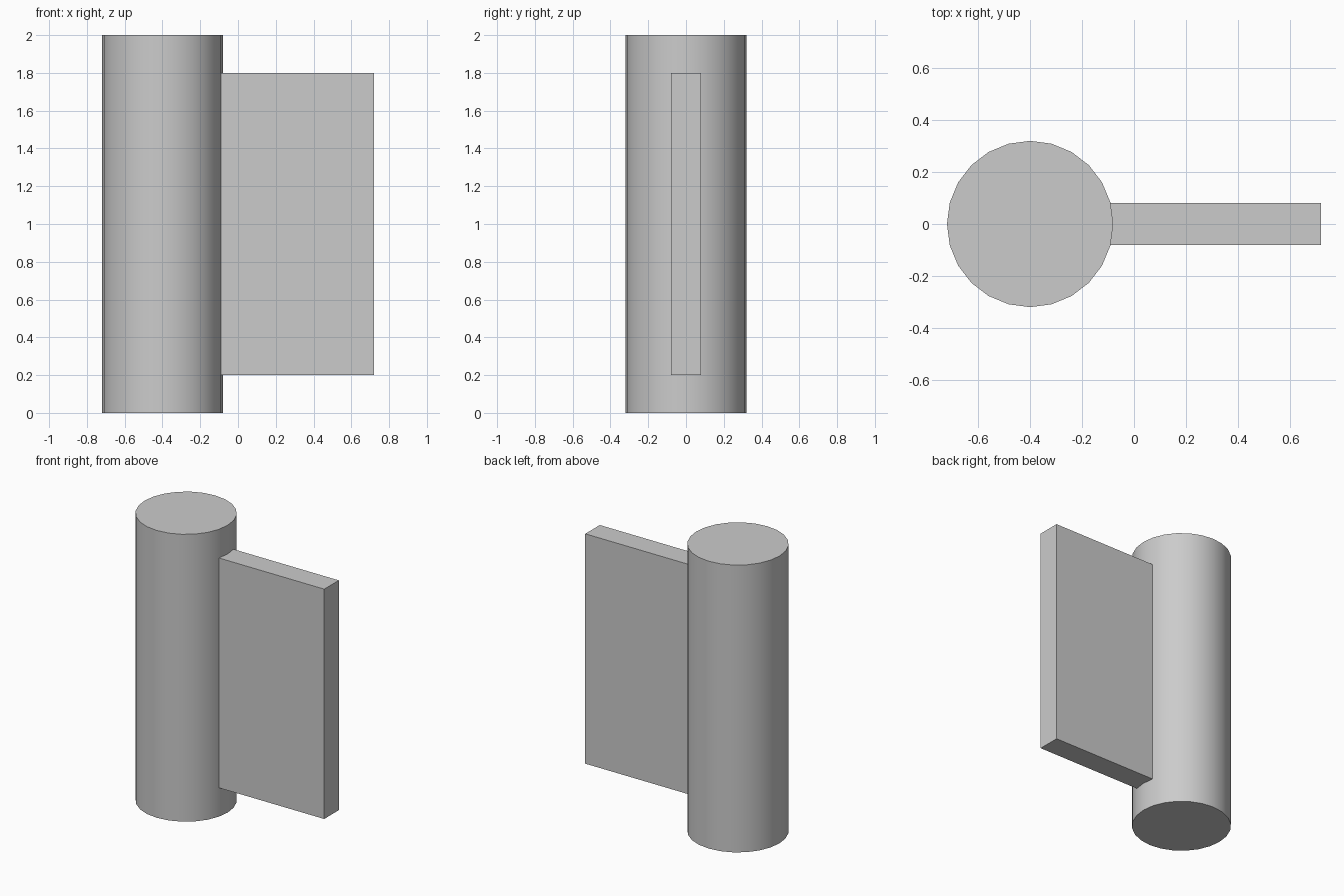
import bpy
import math

cube = bpy.data.objects.get("Cube")
if cube:
    bpy.data.objects.remove(cube, do_unlink=True)

# Single plain grey
grey = bpy.data.materials.new("plain_grey")
grey.use_nodes = True
colour = (0.6, 0.6, 0.6, 1)
grey.diffuse_color = colour
grey.node_tree.nodes["Principled BSDF"].inputs["Base Color"].default_value = colour

# Round upright barrel
bpy.ops.mesh.primitive_cylinder_add(vertices=24, radius=0.32, depth=2, location=(-0.4, 0, 1))
barrel = bpy.context.object
barrel.name = "barrel"
barrel.data.materials.append(grey)
bpy.ops.object.shade_smooth_by_angle(angle=math.radians(30))

# Flat leaf, its inner edge sunk just inside the barrel
inner, outer = -0.12, 0.72
bpy.ops.mesh.primitive_cube_add(size=1, location=((inner + outer) / 2, 0, 1))
leaf = bpy.context.object
leaf.name = "leaf"
leaf.scale = (outer - inner, 0.16, 1.6)
bpy.ops.object.transform_apply(location=False, rotation=False, scale=True)
leaf.data.materials.append(grey)
